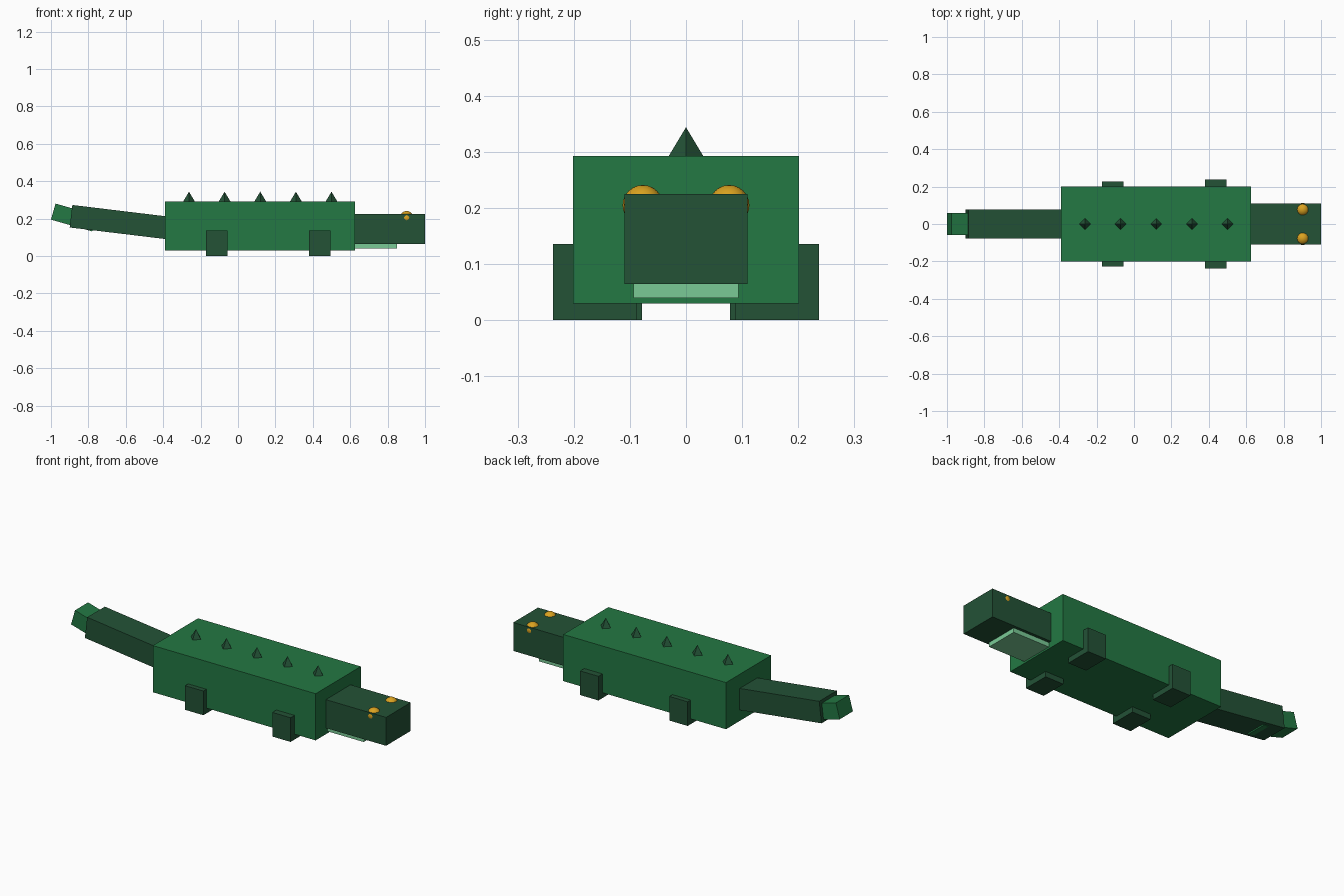
import bpy
import math

if "Cube" in bpy.data.objects:
    bpy.data.objects.remove(bpy.data.objects["Cube"])


def material(name, rgb):
    m = bpy.data.materials.new(name)
    m.diffuse_color = (*rgb, 1)
    m.use_nodes = True
    m.node_tree.nodes["Principled BSDF"].inputs["Base Color"].default_value = m.diffuse_color
    return m


GREEN = material("leaf_green", (0.0168, 0.188, 0.0561))
DARK = material("dark_green", (0.0168, 0.0844, 0.0369))
PALE = material("pale_green", (0.195, 0.591, 0.305))
GOLD = material("gold", (0.701, 0.361, 0.0144))


def finish(name, mat):
    ob = bpy.context.object
    ob.name = name
    ob.data.materials.append(mat)
    return ob


def box(name, mat, x, y, z):
    """Box from (min, max) ranges on each axis."""
    bpy.ops.mesh.primitive_cube_add(size=1, location=[(a + b) / 2 for a, b in (x, y, z)])
    ob = finish(name, mat)
    ob.scale = [b - a for a, b in (x, y, z)]
    return ob


def tilted_box(name, mat, end, length, width, height, angle):
    """Box whose lower rear corner is at end (x, z), sloping down towards the body."""
    c, s = math.cos(angle), math.sin(angle)
    x = end[0] + c * length / 2 + s * height / 2
    z = end[1] - s * length / 2 + c * height / 2
    bpy.ops.mesh.primitive_cube_add(size=1, location=(x, 0, z), rotation=(0, angle, 0))
    ob = finish(name, mat)
    ob.scale = (length, width, height)
    return ob


# Body, head and lower jaw
box("body", GREEN, (-0.39, 0.625), (-0.201, 0.201), (0.03, 0.293))
box("head", DARK, (0.60, 1.0), (-0.11, 0.11), (0.065, 0.225))
box("lower_jaw", PALE, (0.60, 0.85), (-0.094, 0.094), (0.04, 0.075))

# Two-part tail, bending upwards
tilted_box("tail", DARK, (-0.90, 0.153), 0.55, 0.157, 0.121, math.radians(6.9))
tilted_box("tail_tip", GREEN, (-1.0, 0.195), 0.229, 0.117, 0.089, math.radians(16))

# Legs and eyes on both sides
for side, label in ((-1, "right"), (1, "left")):
    for name, x, inner in (("front", 0.38, 0.087), ("back", -0.17, 0.078)):
        y = sorted((side * inner, side * (inner + 0.15)))
        box(f"{name}_{label}_leg", DARK, (x, x + 0.114), y, (0.0, 0.136))
    bpy.ops.mesh.primitive_uv_sphere_add(segments=16, ring_count=12, radius=0.036,
                                         location=(0.902, side * 0.077, 0.205))
    finish(f"{label}_eye", GOLD)
    bpy.ops.object.shade_smooth_by_angle()

# Row of four-sided back spikes
for i in range(5):
    bpy.ops.mesh.primitive_cone_add(vertices=4, radius1=0.033, depth=0.055,
                                    location=(-0.262 + 0.1905 * i, 0, 0.3165))
    finish(f"back_spike_{i + 1}", DARK)
